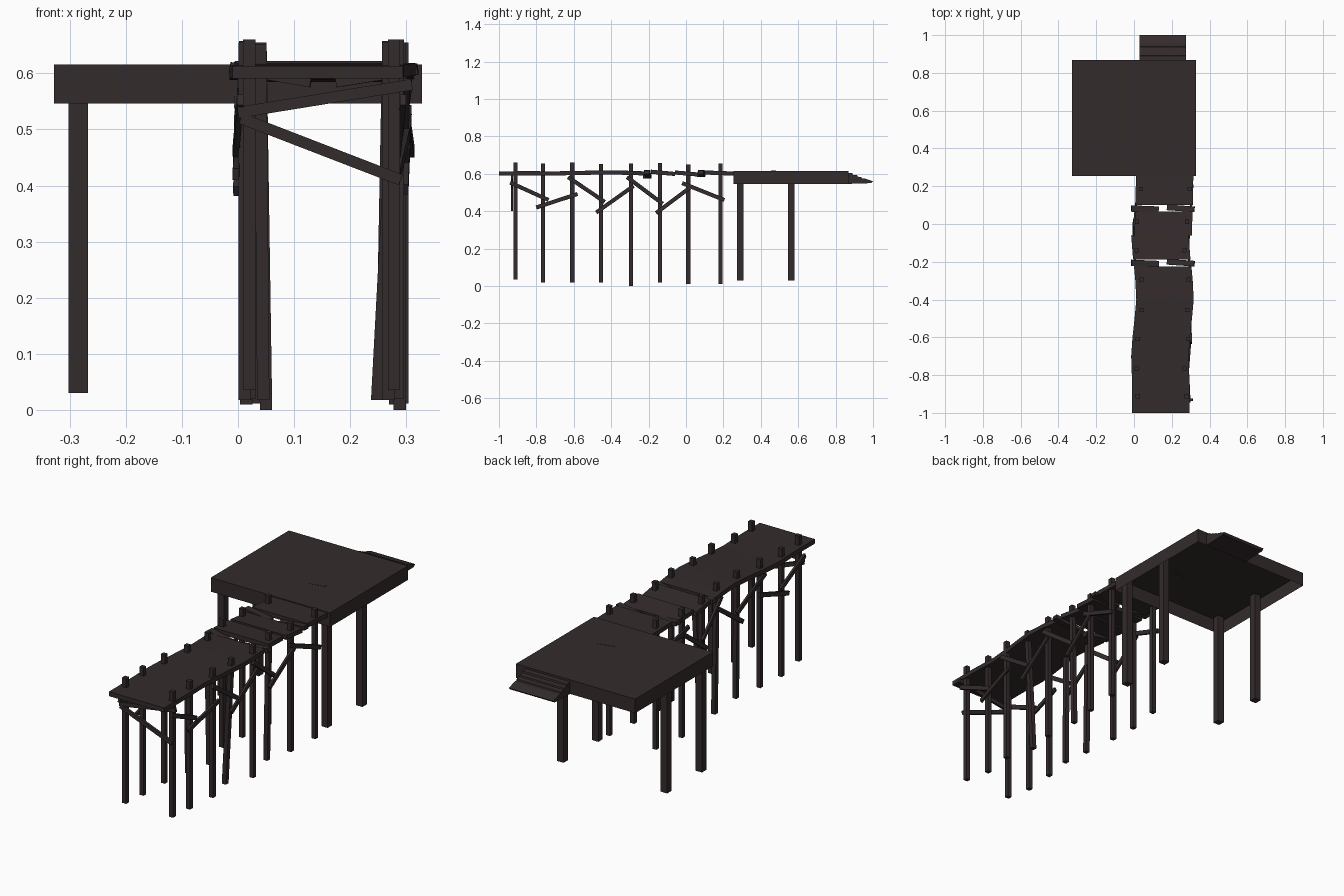
import bpy, bmesh
from mathutils import Vector

if "Cube" in bpy.data.objects:
    bpy.data.objects.remove(bpy.data.objects["Cube"])

wood = bpy.data.materials.new("dark_wood")
wood.diffuse_color = (0.034, 0.024, 0.025, 1)
wood.use_nodes = True
wood.node_tree.nodes["Principled BSDF"].inputs["Base Color"].default_value = wood.diffuse_color


def finish(name, bm):
    bmesh.ops.recalc_face_normals(bm, faces=bm.faces)
    me = bpy.data.meshes.new(name)
    bm.to_mesh(me)
    bm.free()
    me.materials.append(wood)
    ob = bpy.data.objects.new(name, me)
    bpy.context.collection.objects.link(ob)
    return ob


def loft(name, rings, cap=True):
    """Skin a row of equal-sized vertex rings."""
    bm = bmesh.new()
    vs = [[bm.verts.new(p) for p in r] for r in rings]
    n = len(vs[0])
    for a, b in zip(vs, vs[1:]):
        for i in range(n):
            bm.faces.new((a[i], a[(i + 1) % n], b[(i + 1) % n], b[i]))
    if cap:
        bm.faces.new(vs[0])
    bm.faces.new(vs[-1])
    return finish(name, bm)


def square(x, y, z, w):
    h = w / 2
    return [(x - h, y - h, z), (x + h, y - h, z), (x + h, y + h, z), (x - h, y + h, z)]


def post(name, bottom, top, w):
    return loft(name, [square(*bottom, w), square(*top, w)])


def beam(name, a, b, depth, height):
    """Board from a to b; height is measured across the board, near vertical."""
    a, b = Vector(a), Vector(b)
    d = (b - a).normalized()
    side = d.cross(Vector((0, 0, 1))).normalized()
    up = side.cross(d)
    offs = [side * sx * depth / 2 + up * sz * height / 2
            for sx, sz in ((-1, -1), (1, -1), (1, 1), (-1, 1))]
    return loft(name, [[a + o for o in offs], [b + o for o in offs]])


# Square landing platform: skirted box, open underneath
X = 0.328
loft("platform", [[(-X, .255, z), (X, .255, z), (X, .868, z), (-X, .868, z)]
                  for z in (.546, .616)], cap=False)
beam("platform_splinter", (.07, .46, .616), (.15, .477, .616), .01, .002)

# Platform legs
for x in (-.285, .285):
    for y in (.29, .563):
        post("platform_leg", (x, y, .03), (x, y, .61), .035)

# Shallow stepped ramp at the back
prof = [(.866, .546), (.866, .606), (.89, .603), (.892, .595), (.915, .592),
        (.917, .585), (.938, .582), (.94, .576), (.957, .574), (1, .56), (.99, .55)]
loft("back_steps", [[(x, y, z) for y, z in prof] for x in (.03, .275)])

# Weathered deck sections: (y, left x, top z) along each one
sections = {
    "deck_front": [(-1, -.01, .613), (-.85, -.01, .614), (-.7, -.015, .613),
                   (-.6, -.008, .615), (-.5, .003, .617), (-.4, .012, .618),
                   (-.3, .007, .616), (-.225, 0, .613)],
    "deck_middle": [(-.187, -.005, .622), (-.06, -.015, .61)],
    "deck_inner": [(-.06, .002, .618), (.065, .006, .607)],
    "deck_back": [(.1, .008, .618), (.255, .01, .612)],
}
W, T = .304, .022
for name, pts in sections.items():
    loft(name, [[(x, y, z - T), (x + W, y, z - T), (x + W, y, z), (x, y, z)]
                for y, x, z in pts])

# Snapped planks lying in the two gaps
for i, (y, lo) in enumerate(((-.206, .585), (.082, .592))):
    beam("broken_plank_left", (-.014, y, .61), (.13, y - .006, lo), .034, .02)
    beam("broken_plank_right", (.32, y - .004, .608), (.175, y + .006, lo), .03, .02)

# Rows of pier posts: y, left x, right x, bottom z, top z, left lean, right lean
rows = [(-.912, .02, .278, .036, .66, 0, 0),
        (-.765, .012, .268, .018, .655, 0, 0),
        (-.608, .02, .285, .02, .66, 0, 0),
        (-.455, .04, .282, .018, .652, .005, -.034),
        (-.295, .04, .288, 0, .655, .01, 0),
        (-.14, .013, .268, .018, .658, 0, -.012),
        (.012, .015, .28, .01, .65, 0, 0),
        (.185, .037, .293, .012, .655, 0, 0)]
for y, xl, xr, z0, z1, ll, lr in rows:
    post("pier_post_left", (xl + ll, y, z0), (xl, y, z1), .022)
    post("pier_post_right", (xr + lr, y, z0), (xr, y, z1), .022)

# Zigzag side braces on both sides: y, z at each end
braces = [(-.94, .553, -.735, .46), (-.8, .42, -.58, .492), (-.63, .582, -.435, .45),
          (-.48, .393, -.28, .535), (-.315, .582, -.125, .44), (-.16, .39, .02, .525),
          (-.02, .55, .205, .46)]
for i, (ya, za, yb, zb) in enumerate(braces):
    for side in (0, 1):
        off = .016 if side else -.016
        xa, xb = rows[i][1 + side] + off, rows[i + 1][1 + side] + off
        beam("side_brace", (xa, ya, za), (xb, yb, zb), .011, .021)

# Cross braces on the front row of posts
beam("front_cross_brace", (.005, -.93, .52), (.29, -.93, .41), .012, .02)
beam("front_upper_brace", (0, -.93, .53), (.31, -.93, .58), .012, .02)
